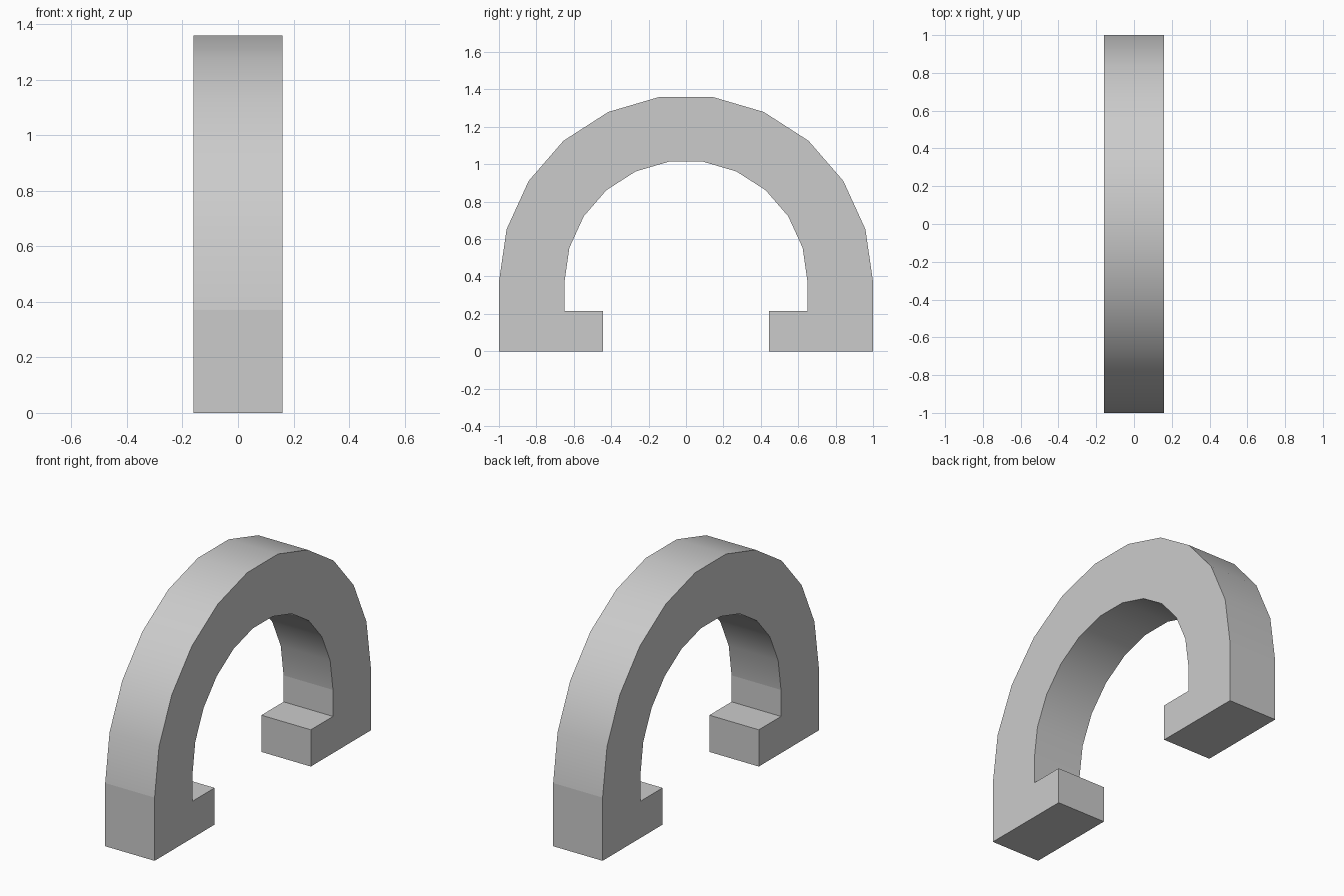
import bpy, bmesh
from math import cos, sin, pi, radians

cube = bpy.data.objects.get("Cube")
if cube:
    bpy.data.objects.remove(cube, do_unlink=True)

HALF_WIDTH = 0.16
SPRING = 0.37          # height where the arc begins
OUTER, INNER = 1.0, 0.65
SEGMENTS = 11
FOOT_TOP, FOOT_TIP = 0.215, 0.445

grey = bpy.data.materials.new("light grey")
grey.use_nodes = True
colour = (0.6, 0.6, 0.6, 1)
grey.diffuse_color = colour
grey.node_tree.nodes["Principled BSDF"].inputs["Base Color"].default_value = colour


def arc(radius):
    angles = [pi * i / SEGMENTS for i in range(SEGMENTS + 1)]
    return [(radius * cos(a), SPRING + radius * sin(a)) for a in angles]


# Outline in the y-z plane: outer arc, one foot, inner arc back, other foot
foot = [(OUTER, 0), (FOOT_TIP, 0), (FOOT_TIP, FOOT_TOP), (INNER, FOOT_TOP)]
back_foot = foot[::-1]
front_foot = [(-y, z) for y, z in foot]
outline = arc(OUTER) + front_foot + arc(INNER)[::-1] + back_foot

# Extrude the outline across the width
bm = bmesh.new()
side = bm.faces.new([bm.verts.new((-HALF_WIDTH, y, z)) for y, z in outline])
extruded = bmesh.ops.extrude_face_region(bm, geom=[side], use_keep_orig=True)
moved = [v for v in extruded["geom"] if isinstance(v, bmesh.types.BMVert)]
bmesh.ops.translate(bm, verts=moved, vec=(2 * HALF_WIDTH, 0, 0))
bmesh.ops.recalc_face_normals(bm, faces=bm.faces)

# Smooth only the curved faces, with a crisp seam where the legs start
bm.normal_update()
for face in bm.faces:
    face.smooth = abs(face.normal.x) < 0.5 and face.calc_center_median().z > SPRING
for edge in bm.edges:
    at_seam = all(abs(v.co.z - SPRING) < 0.001 for v in edge.verts)
    edge.smooth = not at_seam and edge.calc_face_angle(0) < radians(30)

mesh = bpy.data.meshes.new("arch")
bm.to_mesh(mesh)
bm.free()
mesh.materials.append(grey)
arch = bpy.data.objects.new("arch_with_feet", mesh)
bpy.context.collection.objects.link(arch)
